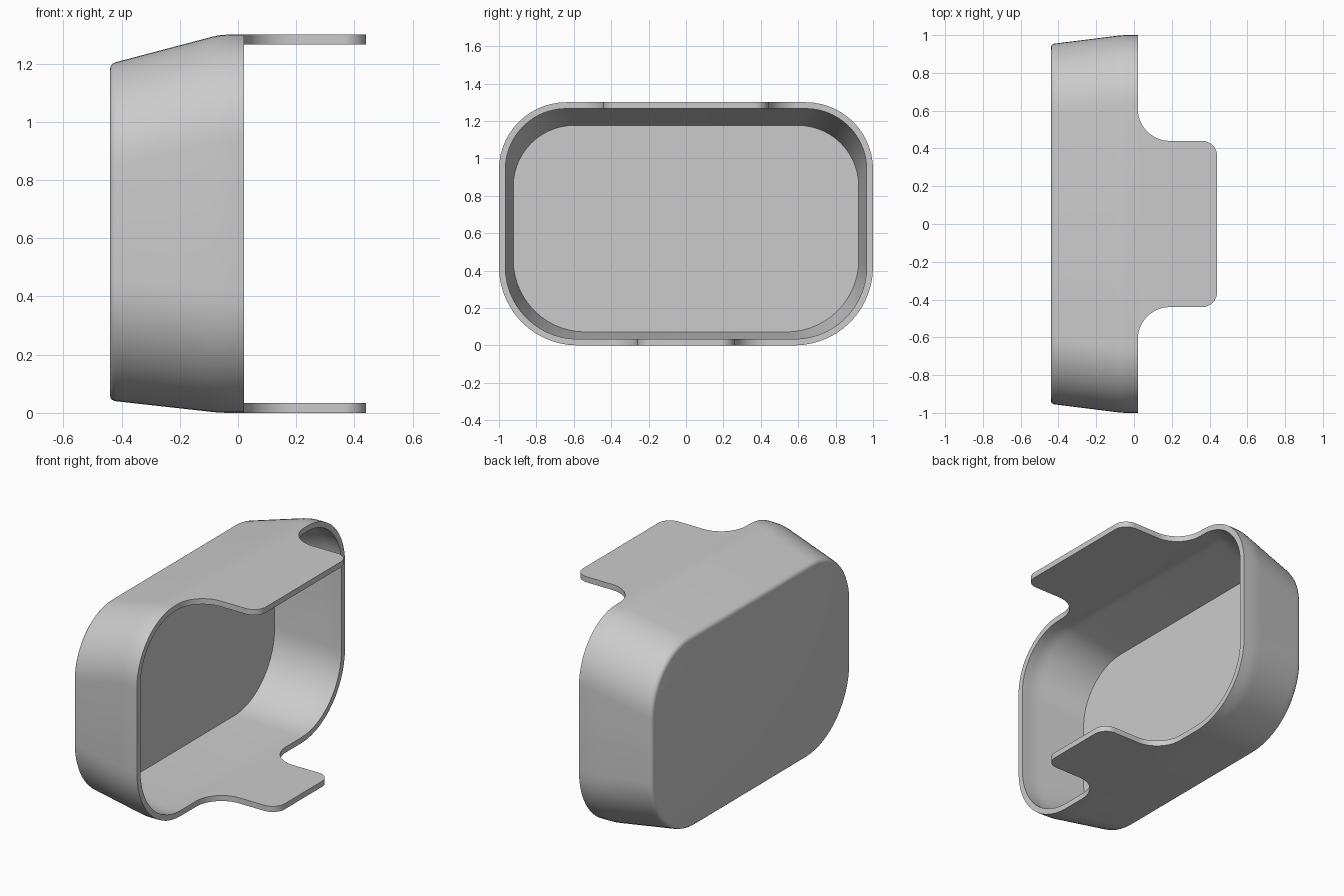
import bpy, bmesh
from math import sin, cos, pi, radians

if "Cube" in bpy.data.objects:
    bpy.data.objects.remove(bpy.data.objects["Cube"])

HEIGHT, WALL, RIM_X, BACK_X, TIP_X = 1.30, 0.034, 0.02, -0.44, 0.44
STEPS = 14

grey = bpy.data.materials.new("plain grey")
grey.use_nodes = True
grey.diffuse_color = (0.6, 0.6, 0.6, 1)
grey.node_tree.nodes["Principled BSDF"].inputs["Base Color"].default_value = (0.6, 0.6, 0.6, 1)


def arc(cx, cy, r, start, end):
    """Points along an arc, angles in quarter turns."""
    return [(cx + r * cos(pi / 2 * (start + (end - start) * i / STEPS)),
             cy + r * sin(pi / 2 * (start + (end - start) * i / STEPS)))
            for i in range(STEPS + 1)]


def finish(name, bm):
    bmesh.ops.recalc_face_normals(bm, faces=bm.faces)
    mesh = bpy.data.meshes.new(name)
    bm.to_mesh(mesh)
    bm.free()
    mesh.materials.append(grey)
    obj = bpy.data.objects.new(name, mesh)
    bpy.context.collection.objects.link(obj)
    bpy.ops.object.select_all(action='DESELECT')
    obj.select_set(True)
    bpy.context.view_layer.objects.active = obj
    bpy.ops.object.shade_smooth_by_angle(angle=radians(32))


def section(bm, x, inset):
    """Rounded rectangle across the shell, tapering towards the closed back."""
    t = max(0, (-0.06 - x) / 0.36)
    if abs(x + 0.06) < 0.001:
        t = 0.02
    half = 1 - 0.045 * t - inset
    low, high = 0.04 * t + inset, HEIGHT - 0.095 * t - inset
    top, bottom = 0.36 - inset, 0.42 - inset
    outline = (arc(half - top, high - top, top, 0, 1)
               + arc(top - half, high - top, top, 1, 2)
               + arc(bottom - half, low + bottom, bottom, 2, 3)
               + arc(half - bottom, low + bottom, bottom, 3, 4))
    return [bm.verts.new((x, y, z)) for y, z in outline]


# Hollow shell: outside from back to rim, then inside from rim to floor
bm = bmesh.new()
path = [(BACK_X, 0.018), (-0.437, 0.008), (-0.43, 0.002), (-0.42, 0),
        (-0.40, 0), (-0.12, 0), (-0.09, 0), (-0.06, 0), (-0.03, 0), (RIM_X, 0),
        (RIM_X, WALL), (-0.03, WALL), (-0.06, WALL), (-0.09, WALL),
        (-0.12, WALL), (-0.40, WALL)]
rings = [section(bm, x, inset) for x, inset in path]
for a, b in zip(rings, rings[1:]):
    for i in range(len(a)):
        j = (i + 1) % len(a)
        bm.faces.new((a[i], a[j], b[j], b[i]))
bm.faces.new(rings[0])
bm.faces.new(rings[-1])
finish("hollow_shell", bm)


# Flat tabs: concave fillets at the rim, rounded corners at the tip
def tab(name, half, z):
    root, tip = 0.17, 0.08
    side = (arc(RIM_X + root, half + root, root, 2, 3)
            + arc(TIP_X - tip, half - tip, tip, 1, 0))
    outline = side + [(x, -y) for x, y in reversed(side)]
    bm = bmesh.new()
    face = bm.faces.new([bm.verts.new((x, y, z)) for x, y in outline])
    out = bmesh.ops.extrude_face_region(bm, geom=[face])
    verts = [v for v in out["geom"] if isinstance(v, bmesh.types.BMVert)]
    bmesh.ops.translate(bm, verts=verts, vec=(0, 0, WALL))
    finish(name, bm)


tab("top_tab", 0.44, HEIGHT - WALL)
tab("bottom_tab", 0.26, 0)
